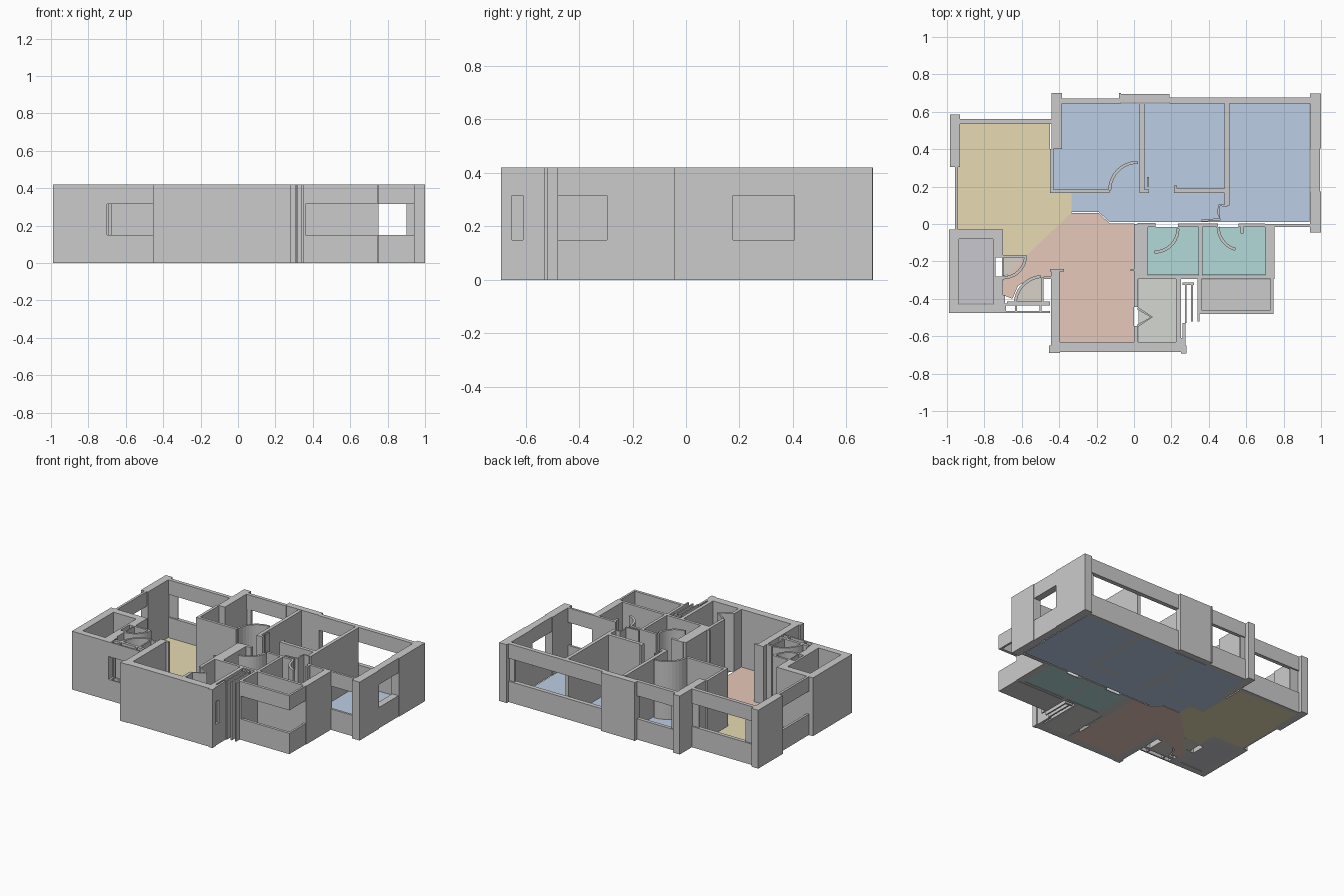
import bpy, bmesh, math

H, SILL, HEAD, FLOOR = 0.42, 0.15, 0.315, 0.004


def finish(bm, name, color=None):
    bmesh.ops.recalc_face_normals(bm, faces=bm.faces)
    mesh = bpy.data.meshes.new(name)
    bm.to_mesh(mesh)
    bm.free()
    ob = bpy.data.objects.new(name, mesh)
    bpy.context.collection.objects.link(ob)
    if color:
        mat = bpy.data.materials.new(name + "_paint")
        mat.diffuse_color = (*color, 1)
        mesh.materials.append(mat)


def prism(bm, pts, z0, z1):
    low = [bm.verts.new((x, y, z0)) for x, y in pts]
    top = [bm.verts.new((x, y, z1)) for x, y in pts]
    bm.faces.new(low[::-1])
    bm.faces.new(top)
    n = len(pts)
    for i in range(n):
        j = (i + 1) % n
        bm.faces.new((low[i], low[j], top[j], top[i]))


def rect(x0, x1, y0, y1):
    return [(x0, y0), (x1, y0), (x1, y1), (x0, y1)]


def walls(name, rects, spans=((0, H),)):
    bm = bmesh.new()
    for r in rects:
        for z0, z1 in spans:
            prism(bm, rect(*r), z0, z1)
    finish(bm, name)


def window_walls(name, rects):
    walls(name, rects, ((0, SILL), (HEAD, H)))


def strip(name, pts, t=0.012):
    # full-height thin wall that follows a path
    left, right = [], []
    for i, (x, y) in enumerate(pts):
        a, b = pts[max(i - 1, 0)], pts[min(i + 1, len(pts) - 1)]
        dx, dy = b[0] - a[0], b[1] - a[1]
        k = t / 2 / math.hypot(dx, dy)
        left.append((x - dy * k, y + dx * k))
        right.append((x + dy * k, y - dx * k))
    bm = bmesh.new()
    prism(bm, left + right[::-1], 0, H)
    finish(bm, name)


def door_swing(name, cx, cy, r, a0, a1):
    steps = [math.radians(a0 + (a1 - a0) * i / 10) for i in range(11)]
    strip(name, [(cx + r * math.cos(a), cy + r * math.sin(a)) for a in steps], 0.016)


def floor(name, color, *polys):
    bm = bmesh.new()
    for p in polys:
        prism(bm, p, 0, FLOOR)
    finish(bm, name, color)


# room floors
floor("dining_floor", (0.80, 0.70, 0.45),
      [(-0.93, 0.535), (-0.45, 0.535), (-0.45, 0.165), (-0.335, 0.165), (-0.335, 0.06),
       (-0.575, -0.168), (-0.70, -0.168), (-0.70, -0.03), (-0.945, -0.03), (-0.945, 0.305), (-0.93, 0.305)])
floor("bedroom_floor", (0.50, 0.62, 0.78),
      rect(-0.43, 0.03, 0.185, 0.645), rect(0.055, 0.485, 0.185, 0.645),
      rect(0.51, 0.937, 0.01, 0.645),
      [(-0.335, 0.165), (-0.335, 0.065), (-0.19, 0.065), (-0.13, 0.01), (0.51, 0.01), (0.51, 0.165)],
      rect(-0.13, 0.22, 0.165, 0.185))
floor("living_floor", (0.80, 0.58, 0.49),
      [(-0.335, 0.06), (-0.19, 0.06), (-0.13, 0.003), (0.0, 0.003), (0.0, -0.63), (-0.395, -0.63),
       (-0.395, -0.25), (-0.45, -0.285), (-0.55, -0.29), (-0.62, -0.33), (-0.65, -0.40),
       (-0.70, -0.38), (-0.70, -0.30), (-0.575, -0.168)])
floor("bathroom_floor", (0.45, 0.70, 0.69),
      rect(0.075, 0.345, -0.272, -0.015), rect(0.365, 0.70, -0.272, -0.015))
floor("shaft_floor", (0.58, 0.57, 0.62), rect(-0.935, -0.755, -0.425, -0.08))
floor("kitchen_floor", (0.66, 0.68, 0.64), rect(0.025, 0.225, -0.63, -0.295))
floor("balcony_floor", (0.55, 0.55, 0.57), rect(0.36, 0.73, -0.46, -0.298))
floor("closet_floor", (0.68, 0.65, 0.58),
      [(-0.70, -0.18), (-0.58, -0.18), (-0.61, -0.25), (-0.70, -0.28)],
      [(-0.64, -0.42), (-0.49, -0.42), (-0.49, -0.285), (-0.59, -0.31)])

# outer walls and pillars
walls("outer_pillar", [
    (-0.985, -0.93, 0.305, 0.585), (-0.44, -0.385, 0.40, 0.70), (-0.07, 0.19, 0.65, 0.695),
    (0.94, 1.0, 0.405, 0.697), (0.94, 1.0, -0.045, 0.175), (-0.08, -0.07, 0.645, 0.70)])
window_walls("outer_window_wall", [
    (-0.93, -0.44, 0.535, 0.562), (-0.957, -0.94, -0.03, 0.305), (-0.385, -0.07, 0.645, 0.67),
    (0.19, 0.94, 0.645, 0.676), (0.945, 0.995, 0.175, 0.405), (0.75, 0.94, -0.016, 0.0)])
walls("window_jamb", [
    (-0.93, -0.86, 0.545, 0.552), (-0.49, -0.44, 0.545, 0.552), (-0.385, -0.35, 0.65, 0.662),
    (0.90, 0.94, 0.655, 0.665)])

# shaft box on the left
walls("shaft_wall", [
    (-0.99, -0.935, -0.475, -0.03), (-0.935, -0.70, -0.08, -0.03), (-0.935, -0.70, -0.475, -0.43),
    (-0.755, -0.74, -0.43, -0.08), (-0.74, -0.70, -0.18, -0.08), (-0.74, -0.70, -0.43, -0.28)])

# closets between shaft and living room
walls("closet_wall", [
    (-0.70, -0.58, -0.18, -0.165), (-0.705, -0.698, -0.28, -0.18), (-0.705, -0.69, -0.43, -0.38),
    (-0.495, -0.485, -0.42, -0.285), (-0.485, -0.44, -0.295, -0.28), (-0.68, -0.45, -0.425, -0.415),
    (-0.45, -0.375, -0.255, -0.24)])
window_walls("closet_window_wall", [
    (-0.70, -0.45, -0.435, -0.425), (-0.70, -0.45, -0.475, -0.465), (-0.70, -0.685, -0.465, -0.435),
    (-0.635, -0.625, -0.465, -0.435), (-0.505, -0.495, -0.465, -0.435)])
door_swing("closet_door_small", -0.70, -0.168, 0.12, -90, 0)
door_swing("closet_door_large", -0.485, -0.43, 0.15, 95, 175)

# living room and kitchen
walls("living_wall", [
    (-0.445, -0.395, -0.69, -0.25), (-0.455, -0.44, -0.69, -0.65), (-0.395, 0.25, -0.685, -0.63),
    (0.0, 0.022, -0.445, 0.0), (0.0, 0.022, -0.63, -0.545), (-0.02, 0.0, -0.25, -0.24)])
walls("kitchen_wall", [
    (0.225, 0.25, -0.63, -0.295), (0.26, 0.275, -0.61, -0.53), (0.25, 0.28, -0.692, -0.65),
    (0.26, 0.32, -0.325, -0.312), (0.272, 0.282, -0.53, -0.325)])
window_walls("kitchen_window_wall", [(0.25, 0.275, -0.65, -0.61)])
strip("folding_door", [(0.018, -0.45), (0.095, -0.498), (0.018, -0.545)])

# bathrooms
walls("bathroom_wall", [
    (0.022, 0.075, -0.275, -0.01), (0.345, 0.365, -0.275, -0.01), (0.70, 0.75, -0.295, 0.0),
    (0.02, 0.74, -0.295, -0.275), (0.075, 0.115, -0.015, 0.003), (0.235, 0.45, -0.015, 0.003),
    (0.56, 0.70, -0.015, 0.003), (0.57, 0.585, -0.05, -0.015), (0.02, 0.115, -0.01, 0.005)])
door_swing("bathroom_door_left", 0.11, -0.025, 0.125, -90, 0)
door_swing("bathroom_door_right", 0.575, -0.015, 0.125, 180, 255)

# balcony
walls("balcony_side_wall", [
    (0.34, 0.35, -0.52, -0.295), (0.305, 0.315, -0.52, -0.325), (0.35, 0.36, -0.48, -0.295)])
window_walls("balcony_parapet", [(0.36, 0.745, -0.48, -0.46), (0.73, 0.745, -0.46, -0.295)])

# bedroom partitions
walls("bedroom_wall", [
    (-0.45, -0.43, 0.165, 0.40), (-0.43, -0.13, 0.165, 0.185), (0.03, 0.055, 0.165, 0.645),
    (0.485, 0.51, 0.10, 0.645), (0.215, 0.485, 0.165, 0.19), (0.215, 0.23, 0.19, 0.205),
    (0.07, 0.08, 0.20, 0.25), (0.055, 0.08, 0.165, 0.185)])
door_swing("bedroom_door", 0.02, 0.18, 0.15, 90, 180)
strip("bedroom_door_small", [(0.50, 0.10), (0.455, 0.10), (0.45, 0.06), (0.46, 0.025), (0.36, 0.018)])
